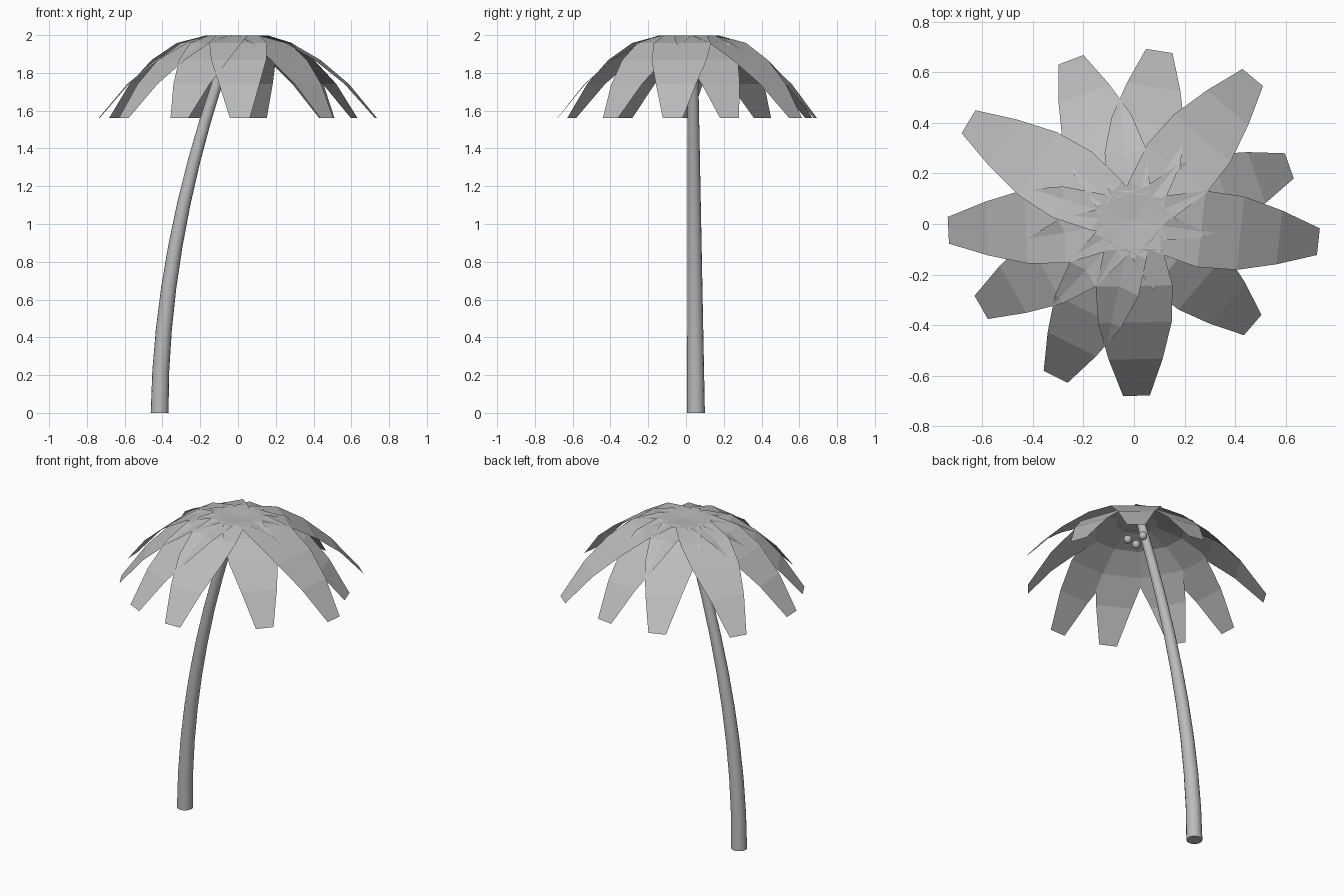
import bpy, bmesh, math
from mathutils import Vector

if "Cube" in bpy.data.objects:
    bpy.data.objects.remove(bpy.data.objects["Cube"])

grey = bpy.data.materials.new("plain_grey")
grey.diffuse_color = (0.5, 0.5, 0.5, 1)
grey.use_nodes = True
grey.node_tree.nodes["Principled BSDF"].inputs["Base Color"].default_value = grey.diffuse_color


def finish(name, bm, smooth=False):
    """Turn a bmesh into a named, coloured object."""
    mesh = bpy.data.meshes.new(name)
    bm.to_mesh(mesh)
    bm.free()
    mesh.materials.append(grey)
    obj = bpy.data.objects.new(name, mesh)
    bpy.context.collection.objects.link(obj)
    if smooth:
        bpy.ops.object.select_all(action='DESELECT')
        obj.select_set(True)
        bpy.context.view_layer.objects.active = obj
        bpy.ops.object.shade_smooth_by_angle(angle=math.radians(40))
    return obj


# Trunk: tapering rings along a leaning curve
SIDES, RINGS, HEIGHT = 16, 9, 1.99


def trunk_centre(t):
    return Vector((-0.415 + 0.39 * t ** 1.9, 0.053 - 0.018 * t, HEIGHT * t))


bm = bmesh.new()
rings = []
for i in range(RINGS + 1):
    t = i / RINGS
    c = trunk_centre(t)
    r = 0.047 - 0.021 * t
    lean = 0.0 if i in (0, RINGS) else math.atan(0.39 * 1.9 * t ** 0.9 / HEIGHT)
    ring = []
    for k in range(SIDES):
        a = 2 * math.pi * k / SIDES
        off = Vector((math.cos(a) * math.cos(lean), math.sin(a), -math.cos(a) * math.sin(lean)))
        ring.append(bm.verts.new(c + off * r))
    rings.append(ring)
for lo, hi in zip(rings, rings[1:]):
    for k in range(SIDES):
        n = (k + 1) % SIDES
        bm.faces.new((lo[k], lo[n], hi[n], hi[k]))
bm.faces.new(rings[0][::-1])
bm.faces.new(rings[-1])
finish("trunk", bm, smooth=True)

# Fronds: flat-faceted drooping strips, (fraction of reach, height, half width)
PROFILE = [(-0.06, 1.982, 0.06), (0.16, 1.992, 0.115), (0.37, 1.952, 0.152),
           (0.58, 1.862, 0.146), (0.79, 1.735, 0.107), (1.0, 1.555, 0.053)]
TIPS = [(0.73, -0.07), (0.615, 0.23), (0.47, 0.58), (0.10, 0.685), (-0.25, 0.65),
        (-0.655, 0.405), (-0.735, -0.025), (-0.605, -0.33), (-0.31, -0.605),
        (0.01, -0.68), (0.47, -0.40)]
ROOT = Vector((-0.005, 0.01, 0))
for n, (tx, ty) in enumerate(TIPS, 1):
    reach = Vector((tx, ty, 0)) - ROOT
    side = Vector((-reach.y, reach.x, 0)).normalized()
    bm = bmesh.new()
    rows = []
    for f, z, w in PROFILE:
        c = ROOT + reach * f + Vector((0, 0, z))
        rows.append((bm.verts.new(c - side * w), bm.verts.new(c + side * w)))
    for a, b in zip(rows, rows[1:]):
        bm.faces.new((a[0], b[0], b[1], a[1]))
    finish(f"frond_{n:02d}", bm)

# Coconuts clustered at the top of the trunk
for n, p in enumerate([(0.03, -0.02, 1.89), (-0.01, 0.07, 1.89), (0.0, 0.02, 1.85)], 1):
    bm = bmesh.new()
    bmesh.ops.create_uvsphere(bm, u_segments=12, v_segments=8, radius=0.025)
    bmesh.ops.translate(bm, verts=bm.verts, vec=p)
    finish(f"coconut_{n}", bm, smooth=True)

# Top of the crown sits exactly two units above the base
for obj in bpy.data.objects:
    if obj.name.startswith("frond"):
        obj.location.z = 0.006
